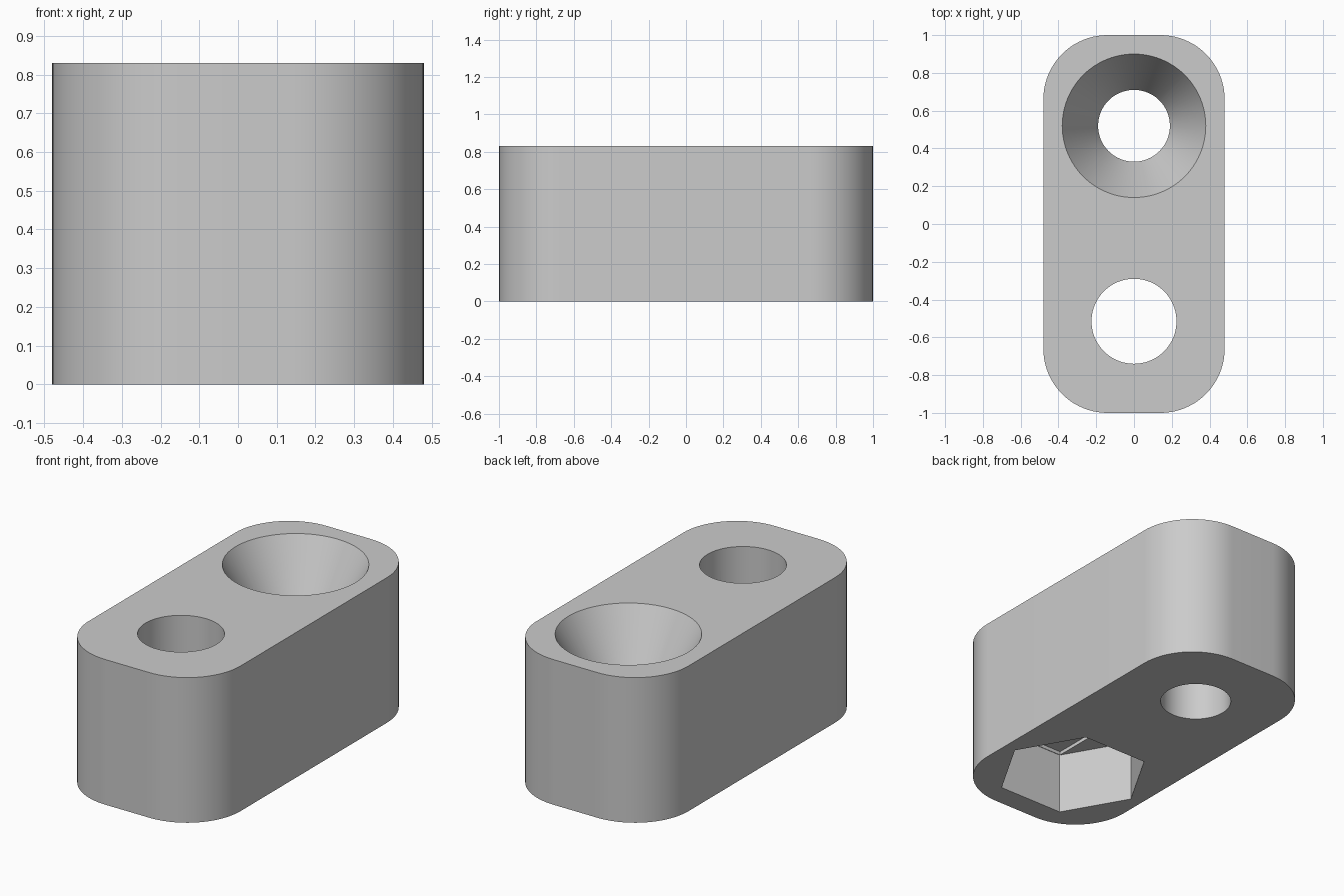
import bpy, bmesh, math

default = bpy.data.objects.get("Cube")
if default:
    bpy.data.objects.remove(default, do_unlink=True)

HEIGHT = 0.83
HALF_W, HALF_L, CORNER = 0.48, 1.0, 0.34
NUT_Y, SCREW_Y = -0.515, 0.52

grey = bpy.data.materials.new("plain_grey")
grey.use_nodes = True
colour = (0.6, 0.6, 0.6, 1)
grey.diffuse_color = colour
grey.node_tree.nodes["Principled BSDF"].inputs["Base Color"].default_value = colour


def loft(name, rings):
    """Closed solid through matching rings of points."""
    bm = bmesh.new()
    loops = [[bm.verts.new(p) for p in ring] for ring in rings]
    n = len(loops[0])
    for low, high in zip(loops, loops[1:]):
        for i in range(n):
            j = (i + 1) % n
            bm.faces.new((low[i], low[j], high[j], high[i]))
    bm.faces.new(loops[0][::-1])
    bm.faces.new(loops[-1])
    mesh = bpy.data.meshes.new(name)
    bm.to_mesh(mesh)
    bm.free()
    mesh.materials.append(grey)
    obj = bpy.data.objects.new(name, mesh)
    bpy.context.collection.objects.link(obj)
    return obj


def circle(r, y, z, sides=96):
    turn = 2 * math.pi / sides
    return [(r * math.cos(turn * i), y + r * math.sin(turn * i), z) for i in range(sides)]


def rounded_rect(z, steps=20):
    pts = []
    for quarter, (sx, sy) in enumerate([(1, 1), (-1, 1), (-1, -1), (1, -1)]):
        for k in range(steps + 1):
            a = (quarter + k / steps) * math.pi / 2
            pts.append((sx * (HALF_W - CORNER) + CORNER * math.cos(a),
                        sy * (HALF_L - CORNER) + CORNER * math.sin(a), z))
    return pts


def rect(x, y_half, y, z):
    return [(x, y - y_half, z), (x, y + y_half, z), (-x, y + y_half, z), (-x, y - y_half, z)]


# Main block
block = loft("block", [rounded_rect(0), rounded_rect(HEIGHT)])

# Countersunk screw hole, cone extended a little above the top
depth, r_top, r_hole = 0.35, 0.38, 0.19
extra = 0.05
r_over = r_top + extra * (r_top - r_hole) / depth
screw_hole = loft("screw_hole_cutter", [
    circle(r_hole, SCREW_Y, -0.1),
    circle(r_hole, SCREW_Y, HEIGHT - depth),
    circle(r_over, SCREW_Y, HEIGHT + extra)])

# Bolt hole, hexagonal nut pocket and the shallow slot above it
nut_pocket = loft("nut_pocket_cutter", [circle(0.41, NUT_Y, z, 6) for z in (-0.1, 0.355)])
slot = loft("bridge_slot_cutter", [rect(0.205, 0.352, NUT_Y, z) for z in (0.2, 0.375)])
bolt_hole = loft("bolt_hole_cutter", [circle(0.225, NUT_Y, z) for z in (0.1, HEIGHT + 0.1)])

# Cut everything out of the block
bpy.ops.object.select_all(action='DESELECT')
block.select_set(True)
bpy.context.view_layer.objects.active = block
for cutter in (screw_hole, nut_pocket, slot, bolt_hole):
    bm = bmesh.new()
    bm.from_mesh(cutter.data)
    bmesh.ops.recalc_face_normals(bm, faces=bm.faces)
    bm.to_mesh(cutter.data)
    bm.free()
    cutter.hide_render = True
    mod = block.modifiers.new(cutter.name, 'BOOLEAN')
    mod.operation = 'DIFFERENCE'
    mod.solver = 'EXACT'
    mod.object = cutter
    bpy.ops.object.modifier_apply(modifier=mod.name)
    bpy.data.objects.remove(cutter, do_unlink=True)

bpy.ops.object.shade_smooth_by_angle(angle=math.radians(25))
